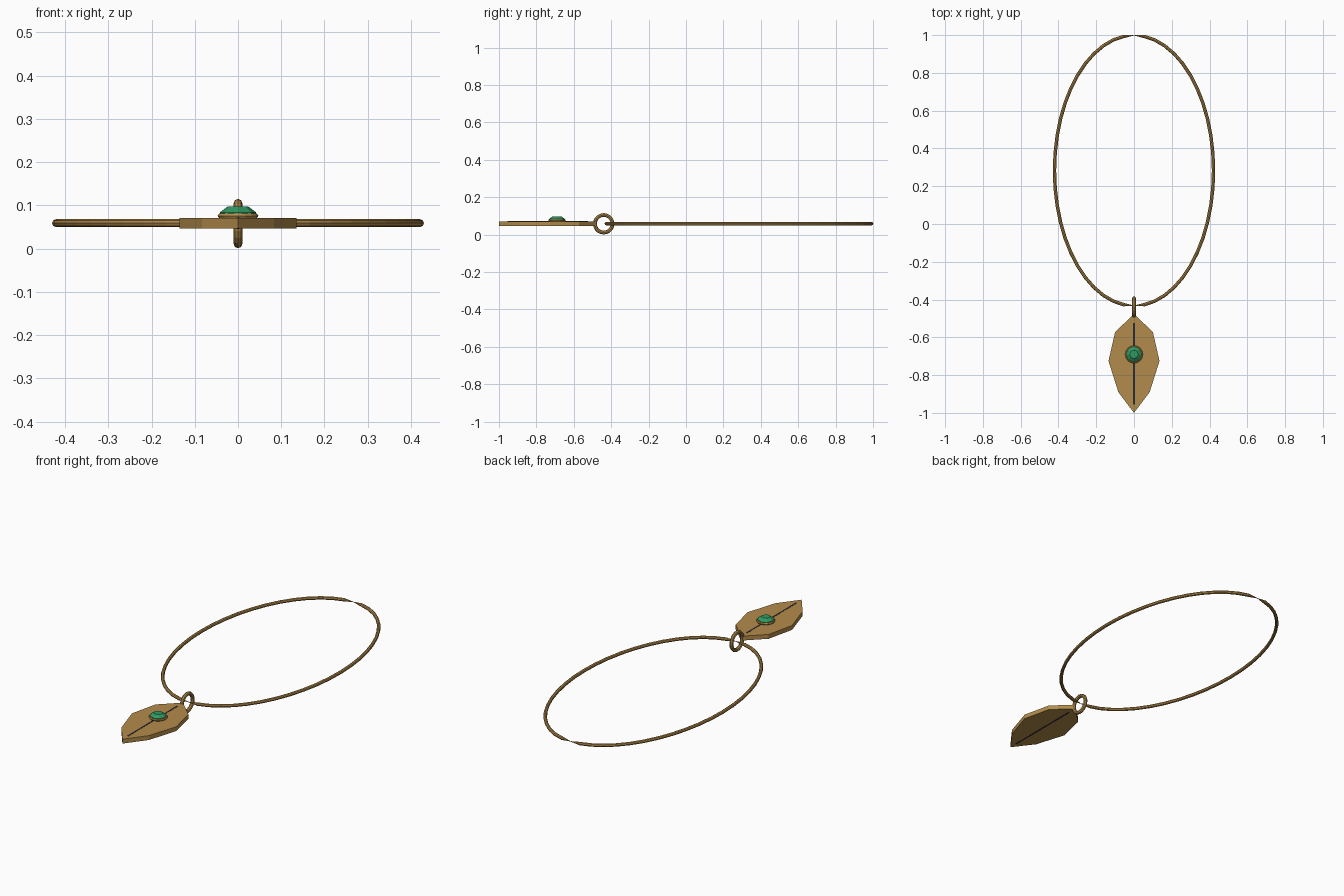
import bpy, bmesh
from math import sin, cos, pi
from mathutils import Matrix, Vector

if "Cube" in bpy.data.objects:
    bpy.data.objects.remove(bpy.data.objects["Cube"])

ZC = 0.058  # mid height of the necklace


def material(name, rgb):
    m = bpy.data.materials.new(name)
    m.diffuse_color = (*rgb, 1)
    m.use_nodes = True
    m.node_tree.nodes["Principled BSDF"].inputs["Base Color"].default_value = m.diffuse_color
    return m


gold = material("gold", (0.45, 0.26, 0.07))
green = material("green", (0.03, 0.32, 0.12))
dark = material("dark", (0.025, 0.025, 0.035))


def finish(name, bm, mat):
    bmesh.ops.recalc_face_normals(bm, faces=bm.faces)
    me = bpy.data.meshes.new(name)
    bm.to_mesh(me)
    bm.free()
    me.materials.append(mat)
    ob = bpy.data.objects.new(name, me)
    bpy.context.collection.objects.link(ob)
    return ob


def loop_tube(name, center, a, b, r, n, sides, mat, rot=Matrix(), pinch=False):
    """Closed elliptical tube; pinch narrows it where it crosses x = 0."""
    bm = bmesh.new()
    rings = []
    for i in range(n):
        t = 2 * pi * i / n
        p = Vector((a * cos(t), b * sin(t), 0))
        nrm = Vector((cos(t) / a, sin(t) / b, 0)).normalized()
        rr = r * 0.12 if pinch and abs(cos(t)) < 1e-6 else r
        ring = []
        for j in range(sides):
            u = 2 * pi * j / sides
            v = p + nrm * rr * cos(u) + Vector((0, 0, rr * sin(u)))
            ring.append(bm.verts.new(rot @ v + Vector(center)))
        rings.append(ring)
    for i in range(n):
        A, B = rings[i], rings[(i + 1) % n]
        for j in range(sides):
            k = (j + 1) % sides
            bm.faces.new((A[j], A[k], B[k], B[j]))
    return finish(name, bm, mat)


# Neck loop and the upright jump ring it passes through
loop_tube("neck_loop", (0, 0.283, ZC + 0.001), 0.421, 0.716, 0.009, 48, 8, gold, pinch=True)
loop_tube("jump_ring", (0, -0.44, ZC), 0.047, 0.047, 0.010, 20, 8, gold,
          rot=Matrix.Rotation(pi / 2, 4, 'Y'))

# Leaf-shaped pendant plate
half = [(0, -0.476), (0.10, -0.572), (0.135, -0.725), (0.083, -0.89), (0, -1.0)]
outline = half + [(-x, y) for x, y in half[-2:0:-1]]
bm = bmesh.new()
face = bm.faces.new([bm.verts.new((x, y, 0.047)) for x, y in outline])
ext = bmesh.ops.extrude_face_region(bm, geom=[face])
bmesh.ops.translate(bm, vec=(0, 0, 0.024),
                    verts=[v for v in ext["geom"] if isinstance(v, bmesh.types.BMVert)])
finish("leaf_plate", bm, gold)

# Dark central vein, just proud of both faces
bm = bmesh.new()
bmesh.ops.create_cube(bm, size=1, matrix=Matrix.Translation((0, -0.74, 0.059))
                      @ Matrix.Diagonal((0.008, 0.43, 0.026, 1)))
finish("leaf_vein", bm, dark)

# Gem setting and cut gem
loop_tube("gem_bezel", (0, -0.69, 0.076), 0.041, 0.041, 0.006, 16, 6, gold)
bm = bmesh.new()
bmesh.ops.create_cone(bm, cap_ends=True, segments=8, radius1=0.042, radius2=0.042,
                      depth=0.014, matrix=Matrix.Translation((0, -0.69, 0.077)))
bmesh.ops.create_cone(bm, cap_ends=True, segments=8, radius1=0.042, radius2=0.023,
                      depth=0.014, matrix=Matrix.Translation((0, -0.69, 0.091)))
finish("gem", bm, green)
